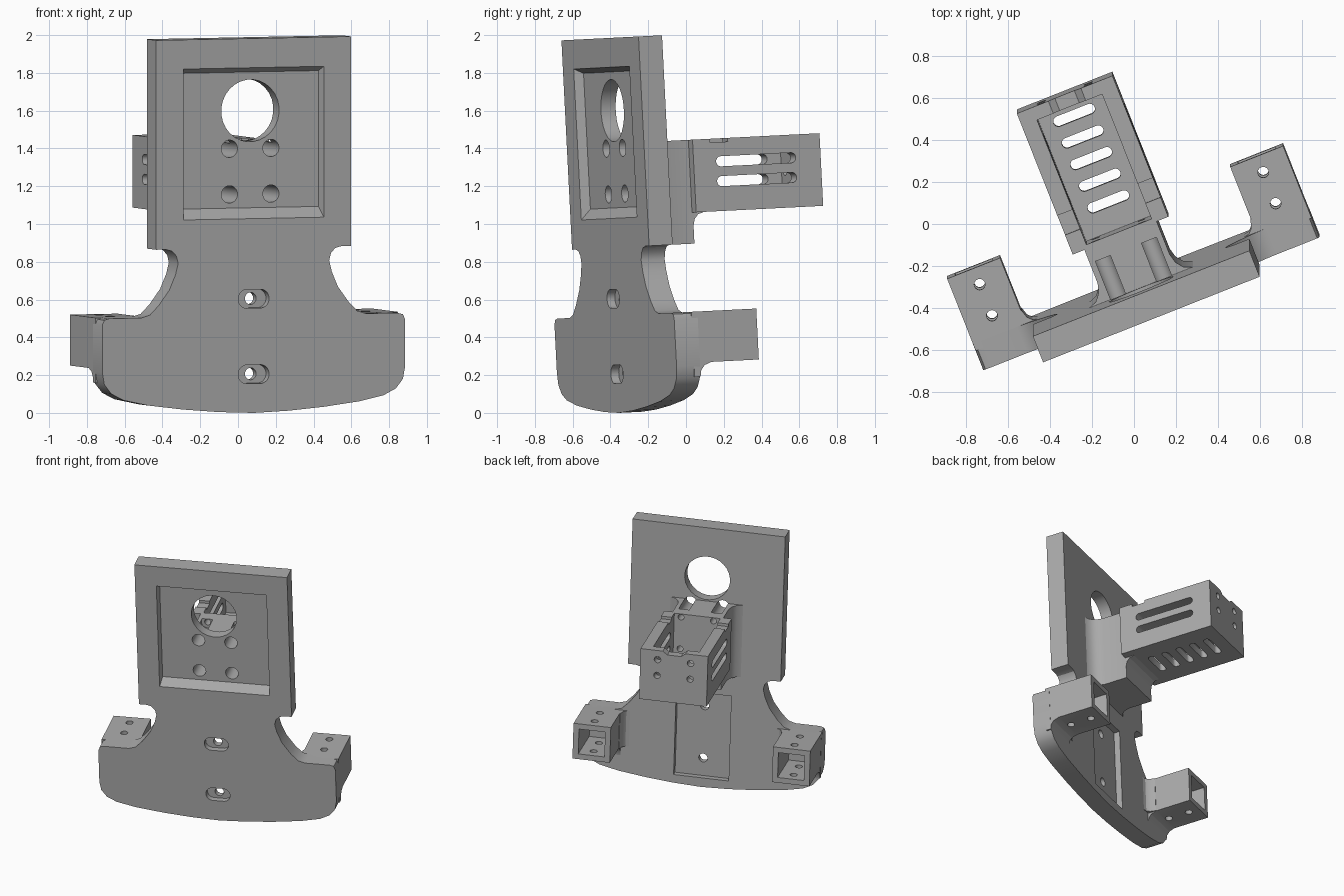
import bpy, bmesh
from math import pi, cos, sin, radians
from mathutils import Matrix

if "Cube" in bpy.data.objects:
    bpy.data.objects.remove(bpy.data.objects["Cube"], do_unlink=True)

grey = bpy.data.materials.new("plain grey")
grey.use_nodes = True
COLOUR = (0.4, 0.4, 0.4, 1)
grey.diffuse_color = COLOUR
grey.node_tree.nodes["Principled BSDF"].inputs["Base Color"].default_value = COLOUR

# The whole part is turned about z and leans slightly forward
PLACE = (Matrix.Translation((0.083, -0.355, 0)) @ Matrix.Rotation(radians(2.9), 4, 'X')
         @ Matrix.Rotation(radians(21.6), 4, 'Z'))
AXES = {'x': lambda a, b, t: (t, a, b),
        'y': lambda a, b, t: (a, t, b),
        'z': lambda a, b, t: (a, b, t)}


def finish(name, bm):
    bmesh.ops.recalc_face_normals(bm, faces=bm.faces)
    mesh = bpy.data.meshes.new(name)
    bm.to_mesh(mesh)
    bm.free()
    mesh.materials.append(grey)
    ob = bpy.data.objects.new(name, mesh)
    bpy.context.collection.objects.link(ob)
    return ob


def loft(name, axis, start, end, lo, hi):
    """Solid between two matching outlines placed at lo and hi along an axis."""
    bm = bmesh.new()
    a = [bm.verts.new(AXES[axis](*p, lo)) for p in start]
    b = [bm.verts.new(AXES[axis](*p, hi)) for p in end]
    bm.faces.new(a)
    bm.faces.new(b)
    for i in range(len(a)):
        j = (i + 1) % len(a)
        bm.faces.new((a[i], a[j], b[j], b[i]))
    return finish(name, bm)


def extrude(name, axis, pts, lo, hi):
    return loft(name, axis, pts, pts, lo, hi)


def rect(a0, a1, b0, b1):
    return [(a0, b0), (a1, b0), (a1, b1), (a0, b1)]


def slot(a, b, r, stretch=0.0, n=24):
    """Round hole, or a slot stretched along the first axis."""
    pts = []
    for i in range(n):
        t = 2 * pi * (i + 0.5) / n - pi / 2
        pts.append((a + r * cos(t) + (stretch if i < n // 2 else -stretch), b + r * sin(t)))
    return pts


def mirrored(half):
    return half + [(-x, y) for x, y in reversed(half) if x > 0]


def activate(ob):
    bpy.ops.object.select_all(action='DESELECT')
    ob.select_set(True)
    bpy.context.view_layer.objects.active = ob


def cut(ob, cutter):
    mod = ob.modifiers.new("cut", 'BOOLEAN')
    mod.operation = 'DIFFERENCE'
    mod.solver = 'EXACT'
    mod.object = cutter
    activate(ob)
    bpy.ops.object.modifier_apply(modifier=mod.name)
    bpy.data.objects.remove(cutter, do_unlink=True)


def drill(ob, axis, pts, lo, hi):
    cut(ob, extrude("cutter", axis, pts, lo, hi))


# Face plate: tall panel, waisted neck and wide curved foot
T = 0.134
outline = [(0, 0), (.2, .008), (.4, .025), (.6, .05), (.74, .08), (.81, .115), (.85, .165),
           (.862, .23), (.862, .48), (.85, .507), (.82, .515), (.64, .515), (.59, .53),
           (.54, .58), (.48, .66), (.445, .74), (.43, .80), (.44, .84), (.465, .866),
           (.50, .875), (.555, .875), (.555, 1.985)]
plate = extrude("face_plate", 'y', mirrored(outline), 0, T)

# Sunken window with a sloping lower lip
cut(plate, loft("cutter", 'y', rect(-.4, .4, 1.03, 1.83), rect(-.388, .388, 1.085, 1.805),
                0, .05))
drill(plate, 'y', slot(0, 1.60, .165, n=28), -.1, .3)

# Mounting slots and the sunken strip on the back
drill(plate, 'y', rect(-.2, .2, .07, .72), T - .045, .3)
for z in (.205, .605):
    drill(plate, 'y', slot(0, z, .05, .038), -.1, .045)
    drill(plate, 'y', slot(0, z, .032), -.1, .3)

# Arm mount block with flared root
flare = [(.265, T - .015), (.265, T), (.225, .15), (.197, .185), (.185, .23), (.185, .405)]
mount = extrude("arm_mount", 'z', mirrored(flare), .875, 1.425)

# Arm: open-topped tray
arm = extrude("arm_tray", 'x', rect(.40, 1.124, 1.04, 1.425), -.245, .245)
drill(arm, 'z', rect(-.167, .167, .42, 1.06), 1.10, 1.6)
for i in range(5):
    drill(arm, 'z', slot(0, .557 + .111 * i, .025, .08), .9, 1.2)
for z in (1.198, 1.303):
    drill(arm, 'x', slot(.755, z, .027, .2), -.4, .4)
for x in (-.12, .12):
    for z in (1.235, 1.355):
        drill(arm, 'y', slot(x, z, .024), .95, 1.3)
drill(arm, 'x', rect(.5, .6, 1.405, 1.6), -.4, .4)
drill(arm, 'y', [(-.09, 1.43), (-.05, 1.40), (.05, 1.40), (.09, 1.43)], 1.0, 1.3)

# Rounded brace under the arm
brace = extrude("arm_brace", 'x', [(.38, 1.06), (.47, 1.06), (.47, 1.04), (.435, 1.03),
                                   (.413, 1.005), (.405, .97), (.38, .97)], -.185, .185)

# Screw bores running from the window into the mount, narrow at the tray
for x in (-.118, .118):
    for z in (1.158, 1.40):
        for ob in (plate, mount):
            drill(ob, 'y', slot(x, z, .046), -.1, .33)
        for ob in (mount, arm):
            drill(ob, 'y', slot(x, z, .022), .3, .5)

parts = [plate, mount, arm, brace]

# Square sockets behind each side of the foot
for side, s in (("left", 1), ("right", -1)):
    body = [(.1, .515), (.47, .515), (.47, .245), (.2, .245), (.16, .23), (.14, .205),
            (T, .17), (.1, .17)]
    socket = extrude(side + "_socket", 'x', body, *sorted((s * .59, s * .861)))
    drill(socket, 'y', rect(*sorted((s * .63, s * .82)), .285, .475), T, .6)
    for y in (.228, .388):
        drill(socket, 'z', slot(s * .727, y, .026), .2, .6)
    web = [(.6, .1), (.6, .2), (.587, .2), (.575, .16), (.555, .14), (.53, T), (.53, .1)]
    fillet = extrude(side + "_socket_fillet", 'z', [(s * x, y) for x, y in web], .245, .515)
    parts += [socket, fillet]

for ob in parts:
    activate(ob)
    bpy.ops.object.shade_smooth_by_angle(angle=radians(30))
    ob.matrix_world = PLACE
